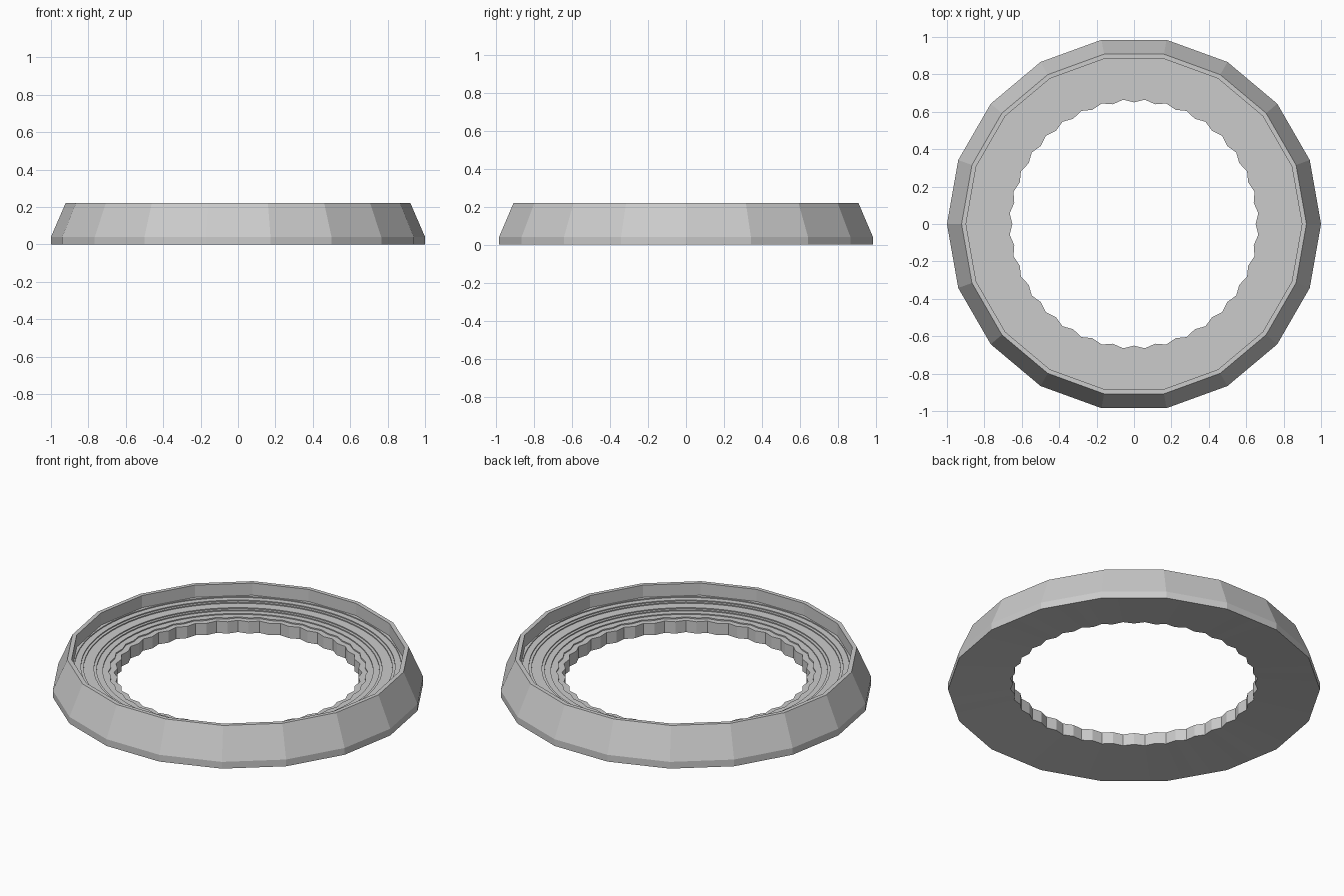
import bpy, bmesh
from math import cos, sin, pi

SEG = 72  # shared angular divisions, a multiple of the outer sides
SIDES = 18

if "Cube" in bpy.data.objects:
    bpy.data.objects.remove(bpy.data.objects["Cube"])

gray = bpy.data.materials.new("light_gray")
gray.use_nodes = True
color = (0.6, 0.6, 0.6, 1)
gray.diffuse_color = color
gray.node_tree.nodes["Principled BSDF"].inputs["Base Color"].default_value = color


def circle(r):
    return lambda i: r


def polygon(r):
    # straight sides between the corners
    half = pi / SIDES
    return lambda i: r * cos(half) / cos((2 * pi * i / SEG) % (2 * half) - half)


def scallop(r, depth):
    # alternating inward and outward points
    return lambda i: r + depth * (i % 2)


def sweep(name, profile, smooth=False):
    # loft rings of (radius rule, height), listed from outside to inside
    bm = bmesh.new()
    rings = []
    for radius, z in profile:
        rings.append([bm.verts.new((radius(i) * cos(2 * pi * i / SEG),
                                    radius(i) * sin(2 * pi * i / SEG), z))
                      for i in range(SEG)])
    for a, b in zip(rings, rings[1:]):
        for i in range(SEG):
            j = (i + 1) % SEG
            bm.faces.new((a[i], a[j], b[j], b[i]))
    mesh = bpy.data.meshes.new(name)
    bm.to_mesh(mesh)
    bm.free()
    obj = bpy.data.objects.new(name, mesh)
    bpy.context.collection.objects.link(obj)
    mesh.materials.append(gray)
    if smooth:
        bpy.ops.object.select_all(action='DESELECT')
        obj.select_set(True)
        bpy.context.view_layer.objects.active = obj
        bpy.ops.object.shade_smooth_by_angle(angle=pi / 6)
    return obj


inner = scallop(0.65, 0.017)
lip_back = scallop(0.685, 0.012)

# faceted outer wall with its rim and the inside of the rim
sweep("outer_wall", [(polygon(1.0), 0), (polygon(1.0), 0.04),
                     (polygon(0.922), 0.22), (polygon(0.898), 0.22),
                     (polygon(0.898), 0.148)])

# round terraces stepping down towards the opening
steps = [0.878, 0.845, 0.83, 0.775, 0.76, 0.727]
heights = [0.148 - 0.006 * k for k in range(len(steps) + 1)]
profile = [(polygon(0.898), heights[0])]
for r, high, low in zip(steps, heights, heights[1:]):
    profile += [(circle(r), high), (circle(r), low)]
profile.append((lip_back, heights[-1]))
sweep("terraces", profile, smooth=True)

# scalloped inner lip
sweep("inner_lip", [(lip_back, heights[-1]), (lip_back, 0.105),
                    (inner, 0.105), (inner, 0.035)])

# shallow conical underside
sweep("underside", [(inner, 0.035), (polygon(1.0), 0)])
